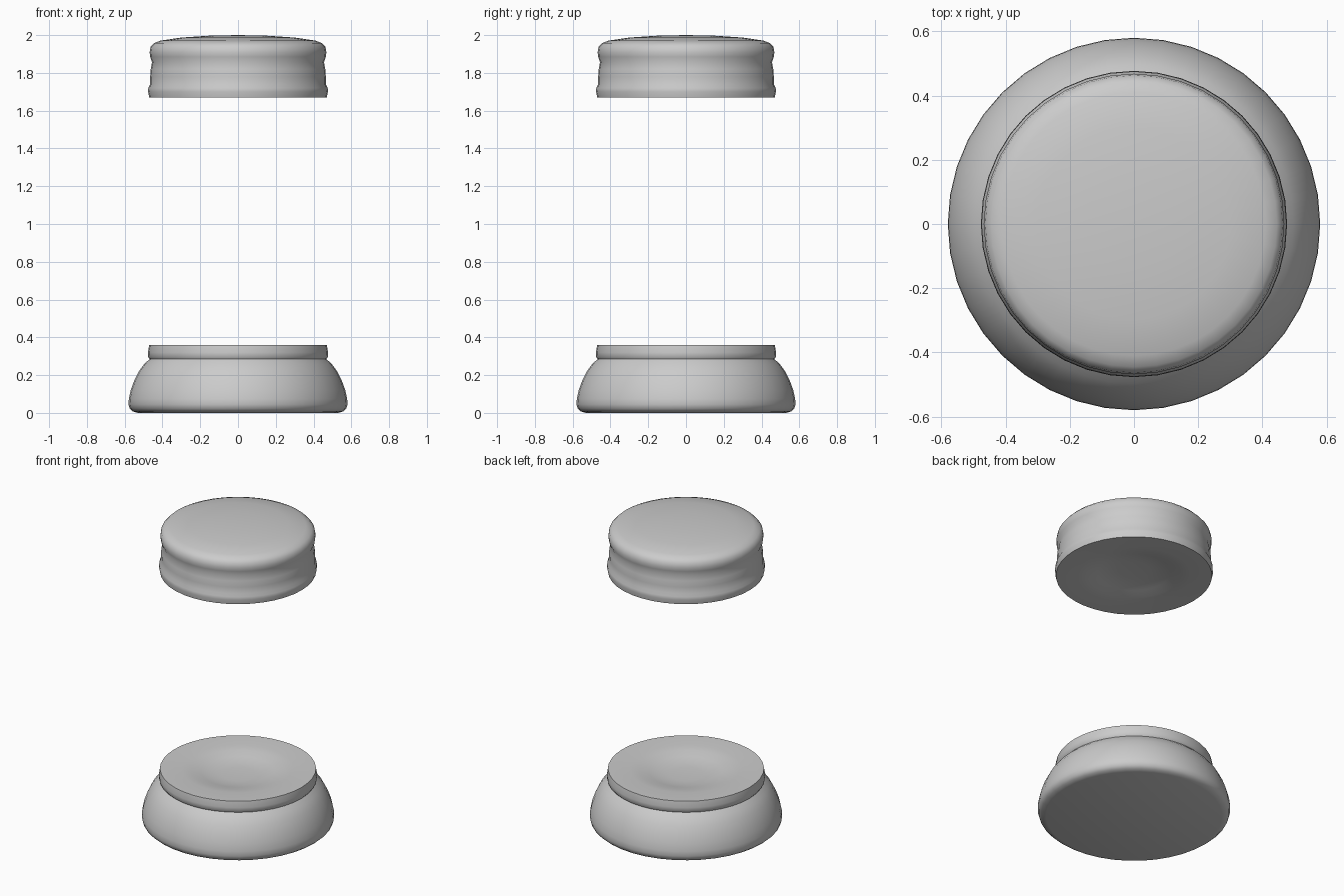
import bpy, bmesh, math

if "Cube" in bpy.data.objects:
    bpy.data.objects.remove(bpy.data.objects["Cube"])

SIDES = 40

def lathe(name, profile):
    """Revolve (radius, z) points around z; the ends lie on the axis."""
    bm = bmesh.new()
    rings = []
    for r, z in profile:
        if r == 0:
            rings.append([bm.verts.new((0, 0, z))] * SIDES)
        else:
            rings.append([bm.verts.new((r * math.cos(2 * math.pi * i / SIDES),
                                        r * math.sin(2 * math.pi * i / SIDES), z))
                          for i in range(SIDES)])
    for a, b in zip(rings, rings[1:]):
        for i in range(SIDES):
            j = (i + 1) % SIDES
            quad = list(dict.fromkeys((a[i], a[j], b[j], b[i])))
            bm.faces.new(quad)
    bmesh.ops.recalc_face_normals(bm, faces=bm.faces[:])
    mesh = bpy.data.meshes.new(name)
    bm.to_mesh(mesh)
    bm.free()
    obj = bpy.data.objects.new(name, mesh)
    bpy.context.collection.objects.link(obj)
    bpy.ops.object.select_all(action='DESELECT')
    obj.select_set(True)
    bpy.context.view_layer.objects.active = obj
    bpy.ops.object.shade_smooth_by_angle(angle=math.radians(40))
    return obj

# Flared base with a collar and a shallow dish on top
lathe("base", [
    (0, 0), (0.53, 0.0), (0.557, 0.008), (0.573, 0.022), (0.58, 0.045),
    (0.578, 0.075), (0.568, 0.12), (0.55, 0.17), (0.525, 0.22),
    (0.497, 0.258), (0.468, 0.285), (0.475, 0.295), (0.477, 0.32),
    (0.470, 0.36), (0.34, 0.357), (0.28, 0.350), (0.22, 0.336),
    (0.16, 0.325), (0.10, 0.321), (0, 0.32)])

# Floating cap with a waist, domed top and dished underside
lathe("cap", [
    (0, 1.71), (0.10, 1.709), (0.16, 1.705), (0.22, 1.694), (0.28, 1.680),
    (0.34, 1.673), (0.470, 1.67), (0.476, 1.70), (0.475, 1.72),
    (0.466, 1.738), (0.465, 1.78), (0.462, 1.82), (0.455, 1.857),
    (0.465, 1.885), (0.468, 1.91), (0.463, 1.938), (0.445, 1.957),
    (0.41, 1.971), (0.30, 1.987), (0.15, 1.997), (0, 2.0)])
